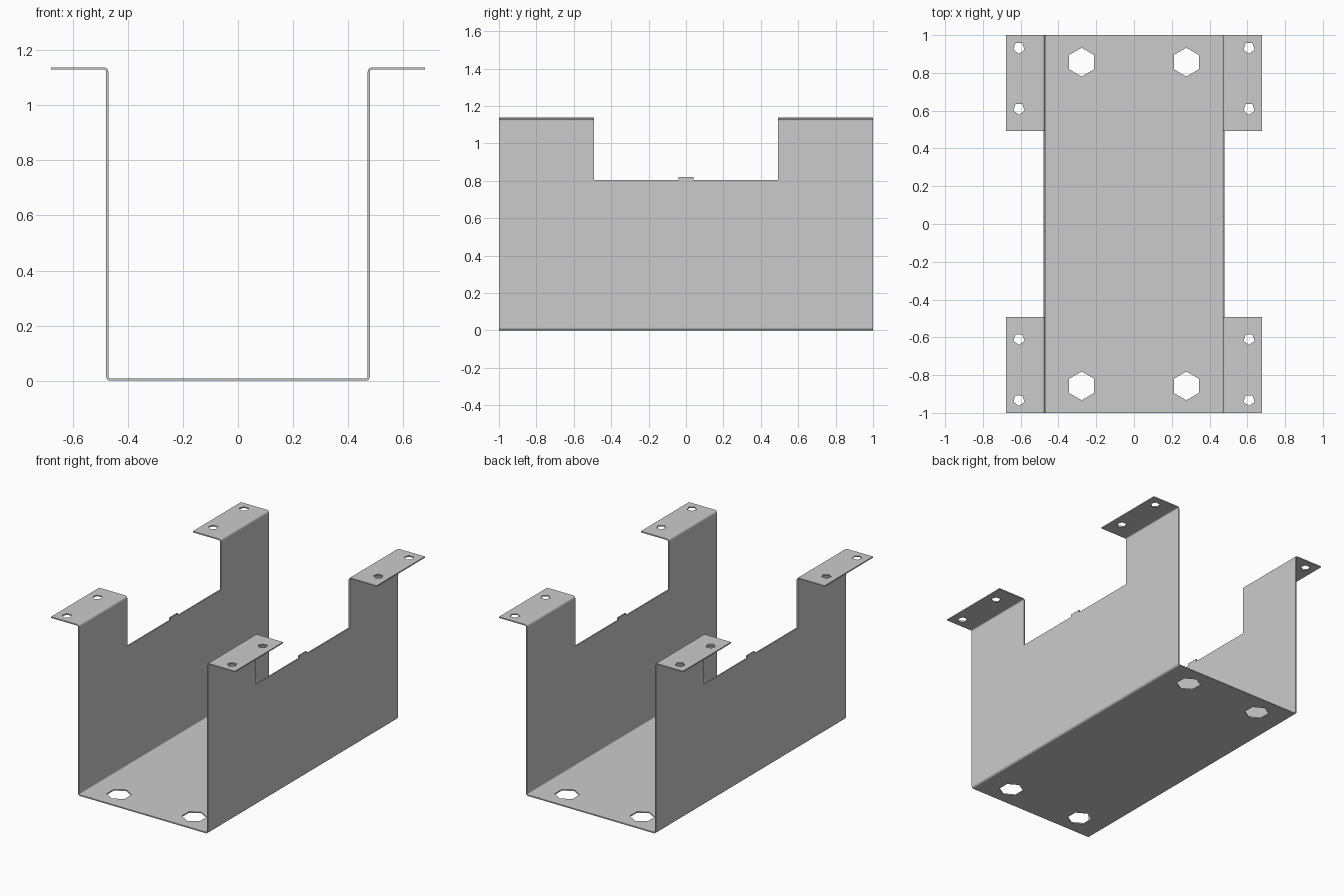
import bpy, bmesh
from math import sin, cos, pi, radians
from mathutils import Vector

if "Cube" in bpy.data.objects:
    bpy.data.objects.remove(bpy.data.objects["Cube"])

T = 0.008               # sheet thickness
WALL = 0.475            # wall centre line
LIP = 0.678             # outer edge of flanges
TOP = 1.138
R = 0.012               # bend radius at centre line
SEG = 5


def prism(name, pts, vec):
    """Closed outline of 3D points pushed along vec."""
    bm = bmesh.new()
    face = bm.faces.new([bm.verts.new(p) for p in pts])
    ext = bmesh.ops.extrude_face_region(bm, geom=[face], use_keep_orig=True)
    verts = [g for g in ext["geom"] if isinstance(g, bmesh.types.BMVert)]
    bmesh.ops.translate(bm, verts=verts, vec=vec)
    bmesh.ops.recalc_face_normals(bm, faces=bm.faces)
    me = bpy.data.meshes.new(name)
    bm.to_mesh(me)
    bm.free()
    ob = bpy.data.objects.new(name, me)
    bpy.context.collection.objects.link(ob)
    return ob


def hole(x, y, z, r, sides, start):
    """Cutter through a horizontal sheet."""
    pts = [(x + r * cos(start + 2 * pi * i / sides),
            y + r * sin(start + 2 * pi * i / sides), z - 0.05) for i in range(sides)]
    return prism("hole_cutter", pts, (0, 0, 0.1))


# Bent sheet section: right half of the centre line as (point, normal)
half = []
for i in range(SEG + 1):
    a = -pi / 2 + pi / 2 * i / SEG
    d = Vector((cos(a), sin(a)))
    half.append((Vector((WALL - R, T / 2 + R)) + d * R, -d))
for i in range(SEG + 1):
    a = pi - pi / 2 * i / SEG
    d = Vector((cos(a), sin(a)))
    half.append((Vector((WALL + R, TOP - T / 2 - R)) + d * R, d))
half.append((Vector((LIP, TOP - T / 2)), Vector((0, 1))))

flip = Vector((-1, 1))
line = [(p * flip, n * flip) for p, n in reversed(half)] + half
section = [p + n * T / 2 for p, n in line] + [p - n * T / 2 for p, n in reversed(line)]
bracket = prism("sheet_metal_bracket", [(p.x, -1, p.y) for p in section], (0, 2, 0))

# Side notch with a small tab left in its middle
notch = [(-0.493, 2), (-0.493, 0.803), (-0.04, 0.803), (-0.04, 0.82),
         (0.04, 0.82), (0.04, 0.803), (0.493, 0.803), (0.493, 2)]
cutters = [prism("notch_cutter", [(-1, y, z) for y, z in notch], (2, 0, 0))]

# Floor holes and flange holes
for sx in (-1, 1):
    for sy in (-1, 1):
        cutters.append(hole(sx * 0.277, sy * 0.857, T / 2, 0.076, 6, pi / 2))
        for y in (0.609, 0.932):
            cutters.append(hole(sx * 0.609, sy * y, TOP - T / 2, 0.031, 5, -pi / 2))

bpy.context.view_layer.objects.active = bracket
bracket.select_set(True)
for c in cutters:
    mod = bracket.modifiers.new("cut", 'BOOLEAN')
    mod.operation = 'DIFFERENCE'
    mod.solver = 'EXACT'
    mod.object = c
    bpy.ops.object.modifier_apply(modifier=mod.name)
for c in cutters:
    bpy.data.objects.remove(c, do_unlink=True)

# Smooth bends, crisp sheet edges
bpy.ops.object.shade_smooth_by_angle(angle=radians(30))
wn = bracket.modifiers.new("flat_normals", 'WEIGHTED_NORMAL')
wn.keep_sharp = True
